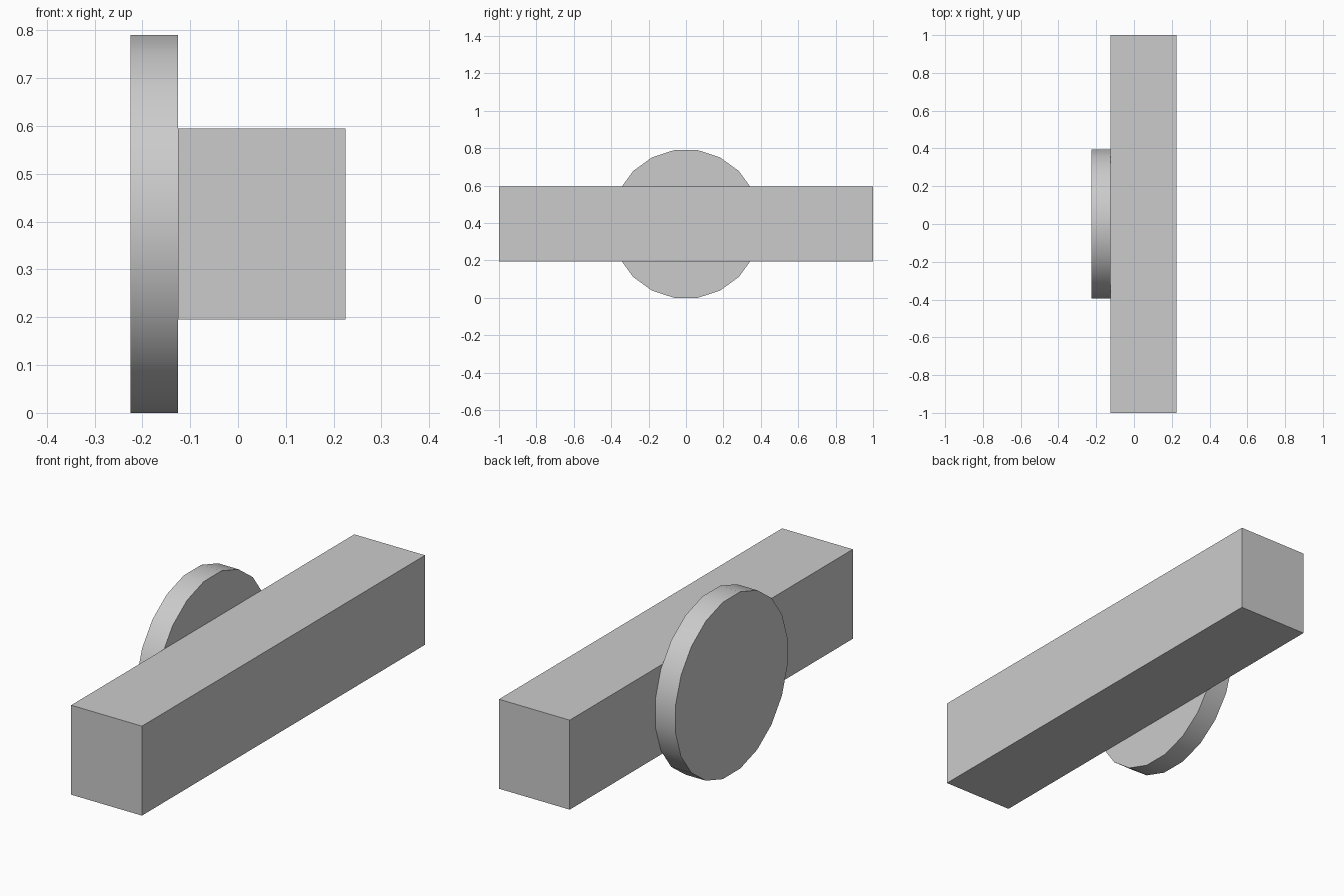
import bpy
import math

old = bpy.data.objects.get("Cube")
if old:
    bpy.data.objects.remove(old, do_unlink=True)

# Single plain grey for every part
grey = bpy.data.materials.new("light_grey")
grey.use_nodes = True
colour = (0.6, 0.6, 0.6, 1.0)
grey.diffuse_color = colour
grey.node_tree.nodes["Principled BSDF"].inputs["Base Color"].default_value = colour

RADIUS, SIDES = 0.4, 20
# Flat side of the disc rests on the ground
CENTRE_Z = RADIUS * math.cos(math.pi / SIDES)


def finish(name):
    obj = bpy.context.object
    obj.name = name
    obj.data.materials.append(grey)
    return obj


# Long rectangular bar
bpy.ops.mesh.primitive_cube_add(size=1, location=(0.05, 0, CENTRE_Z))
bar = finish("bar")
bar.scale = (0.35, 2.0, 0.4)
bpy.ops.object.transform_apply(location=False, rotation=False, scale=True)

# Round disc against the bar's right side
bpy.ops.mesh.primitive_cylinder_add(vertices=SIDES, radius=RADIUS, depth=0.1)
disc = finish("disc")
disc.rotation_euler = (0, 0, math.pi / SIDES)
bpy.ops.object.transform_apply(location=False, rotation=True, scale=False)
disc.rotation_euler = (0, math.pi / 2, 0)
disc.location = (-0.175, 0, CENTRE_Z)
bpy.ops.object.transform_apply(location=False, rotation=True, scale=False)
bpy.ops.object.shade_smooth_by_angle(angle=math.radians(30))
